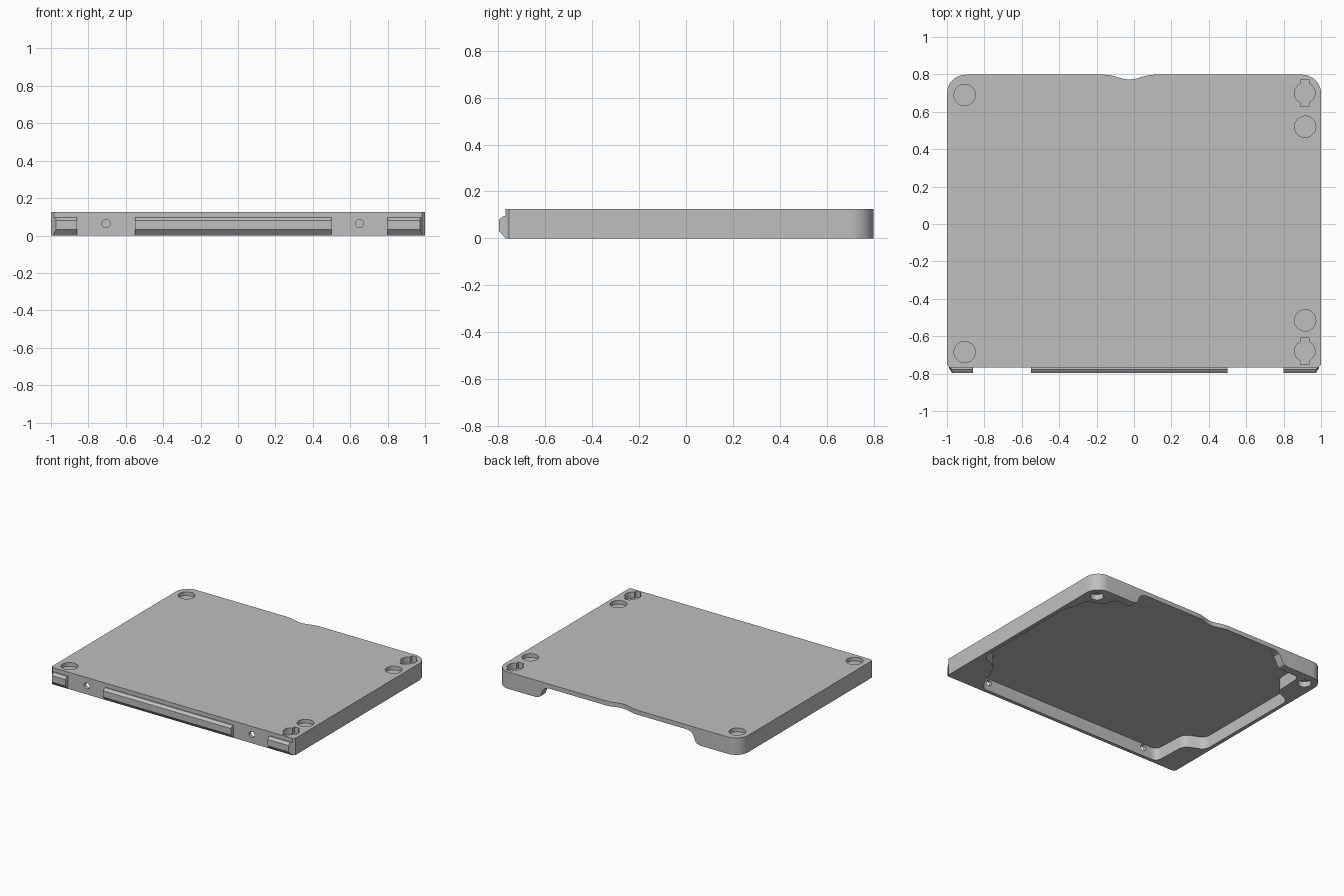
import bpy, bmesh, math
from mathutils import Vector

if "Cube" in bpy.data.objects:
    bpy.data.objects.remove(bpy.data.objects["Cube"])

grey = bpy.data.materials.new("plain grey")
grey.diffuse_color = (0.52, 0.52, 0.52, 1)
grey.use_nodes = True
grey.node_tree.nodes["Principled BSDF"].inputs["Base Color"].default_value = grey.diffuse_color


def prism(name, pts, lo, hi, axis="z"):
    """Extrude a 2D outline along an axis: (x,y) on z, (x,z) on y, (y,z) on x."""
    place = {"z": lambda p, t: (p[0], p[1], t),
             "y": lambda p, t: (p[0], t, p[1]),
             "x": lambda p, t: (t, p[0], p[1])}[axis]
    bm = bmesh.new()
    a = [bm.verts.new(place(p, lo)) for p in pts]
    b = [bm.verts.new(place(p, hi)) for p in pts]
    bm.faces.new(a)
    bm.faces.new(b)
    n = len(pts)
    for i in range(n):
        j = (i + 1) % n
        bm.faces.new((a[i], a[j], b[j], b[i]))
    bmesh.ops.recalc_face_normals(bm, faces=bm.faces)
    mesh = bpy.data.meshes.new(name)
    bm.to_mesh(mesh)
    bm.free()
    mesh.materials.append(grey)
    ob = bpy.data.objects.new(name, mesh)
    bpy.context.collection.objects.link(ob)
    return ob


def rounded(pts, r, steps=6):
    """Round every corner of an outline."""
    out = []
    for i, p in enumerate(pts):
        p = Vector(p)
        a, b = Vector(pts[i - 1]), Vector(pts[(i + 1) % len(pts)])
        d = min(r, (a - p).length * 0.48, (b - p).length * 0.48)
        s, e = p + (a - p).normalized() * d, p + (b - p).normalized() * d
        for k in range(steps + 1):
            t = k / steps
            out.append(tuple(s * (1 - t) ** 2 + p * (2 * t * (1 - t)) + e * t * t))
    return out


def circle(cx, cy, r, n=32):
    return [(cx + r * math.cos(2 * math.pi * k / n),
             cy + r * math.sin(2 * math.pi * k / n)) for k in range(n)]


def keyed_circle(cx, cy, r, half_w, reach):
    """Circle with a tab at its front and back."""
    a0 = math.asin(half_w / r)
    out = []
    for base in (-math.pi / 2, math.pi / 2):
        for k in range(13):
            t = base + a0 + (math.pi - 2 * a0) * k / 12
            out.append((cx + r * math.cos(t), cy + r * math.sin(t)))
        s = 1 if base < 0 else -1
        out += [(cx + s * half_w, cy + s * reach), (cx - s * half_w, cy + s * reach)]
    return out


def cut(target, cutter):
    cutter.hide_render = True
    mod = target.modifiers.new("cut", "BOOLEAN")
    mod.operation, mod.solver, mod.object = "DIFFERENCE", "EXACT", cutter
    bpy.context.view_layer.objects.active = target
    bpy.ops.object.modifier_apply(modifier=mod.name)
    bpy.data.objects.remove(cutter)


# Cover plan: small front chamfers, round back corners, finger notch in the back edge
H, CEIL, FRONT, BACK = 0.125, 0.092, -0.768, 0.798
plan = [(-1, FRONT + 0.015), (-0.985, FRONT), (0.985, FRONT), (1, FRONT + 0.015)]
plan += [(0.9 + 0.1 * math.cos(t), BACK - 0.1 + 0.1 * math.sin(t))
         for t in [k * math.pi / 20 for k in range(11)]]
plan += [(-0.025 - 0.13 * u, BACK - 0.0125 * (1 + math.cos(math.pi * u)))
         for u in [k / 8 - 1 for k in range(17)]]
plan += [(-0.9 + 0.1 * math.cos(t), BACK - 0.1 + 0.1 * math.sin(t))
         for t in [math.pi / 2 + k * math.pi / 20 for k in range(11)]]
cover = prism("cover", plan, 0, H)

# Hollow underside with thicker corners
hollow = [(-0.82, -0.742), (0.72, -0.742), (0.83, -0.47), (0.972, -0.41),
          (0.972, 0.43), (0.935, 0.49), (0.935, 0.6), (0.80, 0.65), (0.79, 0.74),
          (-0.83, 0.74), (-0.84, 0.5), (-0.972, 0.45), (-0.972, -0.41), (-0.83, -0.47)]
cut(cover, prism("hollow_cutter", rounded(hollow, 0.05), -0.1, CEIL))

# Wide opening in the back wall with curved ends
side = [(0.68, -0.1), (0.68, 0), (0.65, 0.007), (0.635, 0.022), (0.62, 0.06),
        (0.605, 0.08), (0.57, CEIL)]
opening = side + [(-x, z) for x, z in reversed(side)]
cut(cover, prism("opening_cutter", opening, 0.70, 0.9, "y"))

# Round pockets in the top
for x, y in ((-0.905, 0.69), (-0.905, -0.685), (0.915, 0.52), (0.915, -0.515)):
    cut(cover, prism("pocket_cutter", circle(x, y, 0.057), H - 0.028, 0.2))

# Keyed pockets in the top
for y in (0.70, -0.68):
    cut(cover, prism("keyed_cutter", keyed_circle(0.913, y, 0.055, 0.023, 0.072),
                     H - 0.045, 0.2))

# Round pockets under the two back corners
for x, y in ((-0.91, 0.70), (0.913, 0.70)):
    cut(cover, prism("foot_cutter", circle(x, y, 0.045), -0.1, 0.04))

# Screw holes through the front wall
for x in (-0.705, 0.65):
    cut(cover, prism("screw_cutter", circle(x, 0.064, 0.022, 24), -0.9, -0.70, "y"))

# Front ridges; outer ends are tapered
ridge = [(FRONT + 0.004, 0), (FRONT, 0), (-0.797, 0.032), (-0.797, 0.08),
         (-0.777, 0.095), (FRONT + 0.004, 0.095)]
parts = [cover]
for name, lo, hi in (("left_ridge", -0.99, -0.86), ("middle_ridge", -0.55, 0.5),
                     ("right_ridge", 0.80, 0.99)):
    ob = prism(name, ridge, lo, hi, "x")
    for v in ob.data.vertices:
        if abs(v.co.x) > 0.95 and v.co.y < -0.77:
            v.co.x -= math.copysign(0.018, v.co.x)
    parts.append(ob)

# Keep hard edges, smooth the curved walls
for ob in parts:
    bpy.ops.object.select_all(action="DESELECT")
    ob.select_set(True)
    bpy.context.view_layer.objects.active = ob
    bpy.ops.object.shade_smooth_by_angle(angle=math.radians(25))
